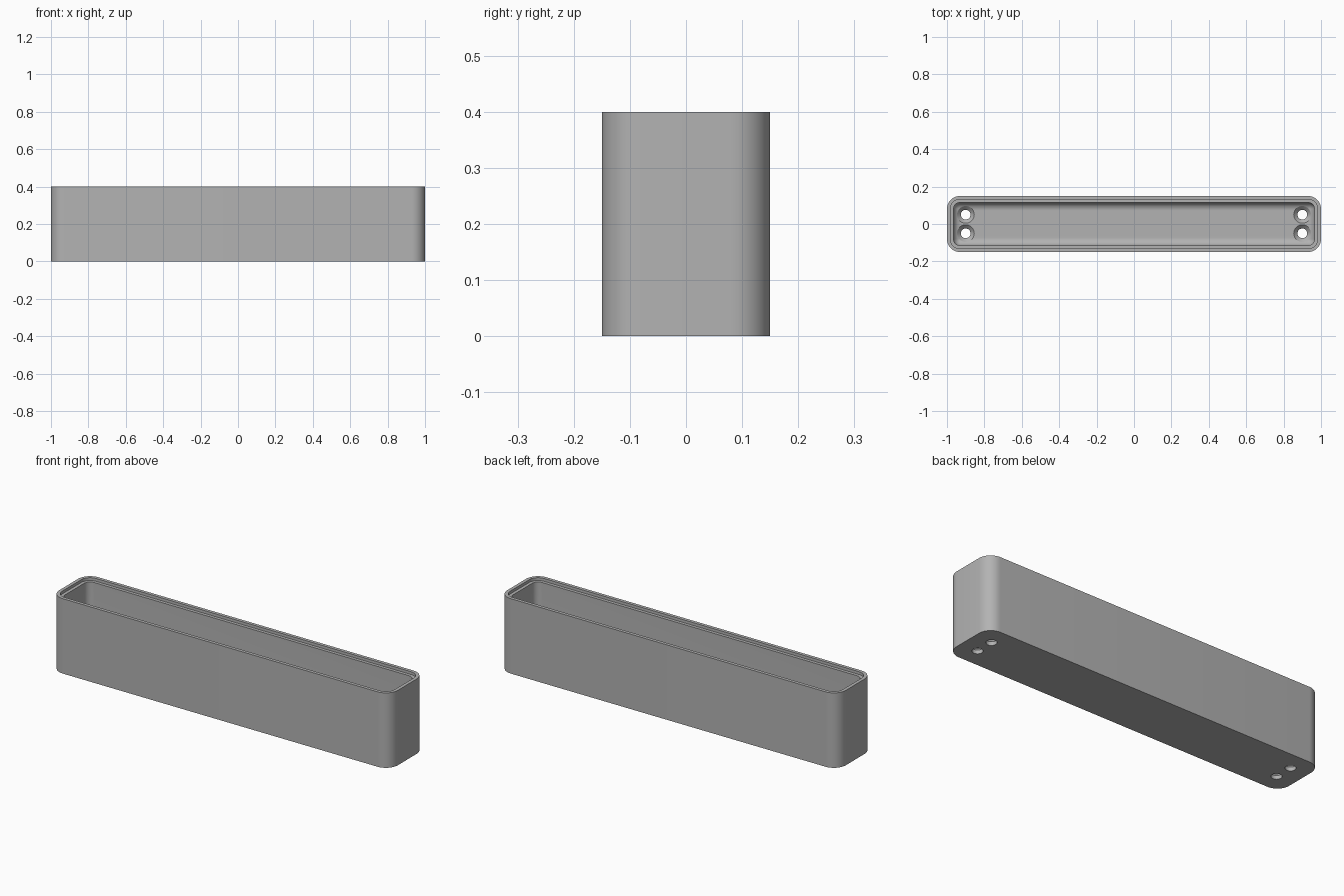
import bpy
import bmesh
from math import sin, cos, pi

cube = bpy.data.objects.get("Cube")
if cube:
    bpy.data.objects.remove(cube, do_unlink=True)

LENGTH, WIDTH, HEIGHT = 2.0, 0.3, 0.4
CORNER, WALL, LIP, LEDGE = 0.07, 0.035, 0.018, 0.015
FLOOR, FILLET = 0.04, 0.04
STEPS = 10

grey = bpy.data.materials.new("light grey")
grey.use_nodes = True
colour = (0.45, 0.45, 0.45, 1)
grey.diffuse_color = colour
grey.node_tree.nodes["Principled BSDF"].inputs["Base Color"].default_value = colour


def ring(bm, inset, z):
    """Rounded rectangle, inset from the outer wall."""
    r = max(CORNER - inset, 0.004)
    cx, cy = LENGTH / 2 - inset - r, WIDTH / 2 - inset - r
    verts = []
    for q, (sx, sy) in enumerate([(1, 1), (-1, 1), (-1, -1), (1, -1)]):
        for i in range(STEPS + 1):
            a = (q + i / STEPS) * pi / 2
            verts.append(bm.verts.new((sx * cx + r * cos(a), sy * cy + r * sin(a), z)))
    return verts


def finish(bm, name):
    bmesh.ops.recalc_face_normals(bm, faces=bm.faces[:])
    mesh = bpy.data.meshes.new(name)
    bm.to_mesh(mesh)
    bm.free()
    obj = bpy.data.objects.new(name, mesh)
    mesh.materials.append(grey)
    bpy.context.collection.objects.link(obj)
    return obj


# Tray: outer wall, rim, inner ledge, inner wall and filleted floor
sections = [(0, 0), (0, HEIGHT), (LIP, HEIGHT), (LIP, HEIGHT - LEDGE), (WALL, HEIGHT - LEDGE)]
for i in range(STEPS + 1):
    a = i / STEPS * pi / 2
    sections.append((WALL + FILLET * (1 - cos(a)), FLOOR + FILLET * (1 - sin(a))))
bm = bmesh.new()
rings = [ring(bm, *s) for s in sections]
for lower, upper in zip(rings, rings[1:]):
    n = len(lower)
    for i in range(n):
        j = (i + 1) % n
        bm.faces.new((lower[i], lower[j], upper[j], upper[i]))
bm.faces.new(rings[0])
bm.faces.new(rings[-1])
tray = finish(bm, "tray")

# Countersunk screw holes: a revolved cutter at each end, in pairs
HOLE, SINK = 0.026, 0.046
profile = [(HOLE, -0.02), (HOLE, FLOOR - 0.02), (SINK, FLOOR), (SINK, FLOOR + 0.04)]
bm = bmesh.new()
SIDES = 32
for x in (-0.9, 0.9):
    for y in (-0.05, 0.05):
        loops = [[bm.verts.new((x + r * cos(2 * pi * i / SIDES), y + r * sin(2 * pi * i / SIDES), z))
                  for i in range(SIDES)] for r, z in profile]
        for a, b in zip(loops, loops[1:]):
            for i in range(SIDES):
                j = (i + 1) % SIDES
                bm.faces.new((a[i], a[j], b[j], b[i]))
        bm.faces.new(loops[0])
        bm.faces.new(loops[-1])
cutter = finish(bm, "hole_cutter")
cutter.hide_render = True
cutter.hide_viewport = True

holes = tray.modifiers.new("screw_holes", "BOOLEAN")
holes.operation = "DIFFERENCE"
holes.solver = "EXACT"
holes.object = cutter

# Bake the holes, then smooth the curved walls
bpy.context.view_layer.update()
cut = bpy.data.meshes.new_from_object(tray.evaluated_get(bpy.context.evaluated_depsgraph_get()))
tray.modifiers.clear()
tray.data = cut
bpy.data.objects.remove(cutter, do_unlink=True)
bpy.context.view_layer.objects.active = tray
tray.select_set(True)
bpy.ops.object.shade_smooth_by_angle(angle=pi / 6)
